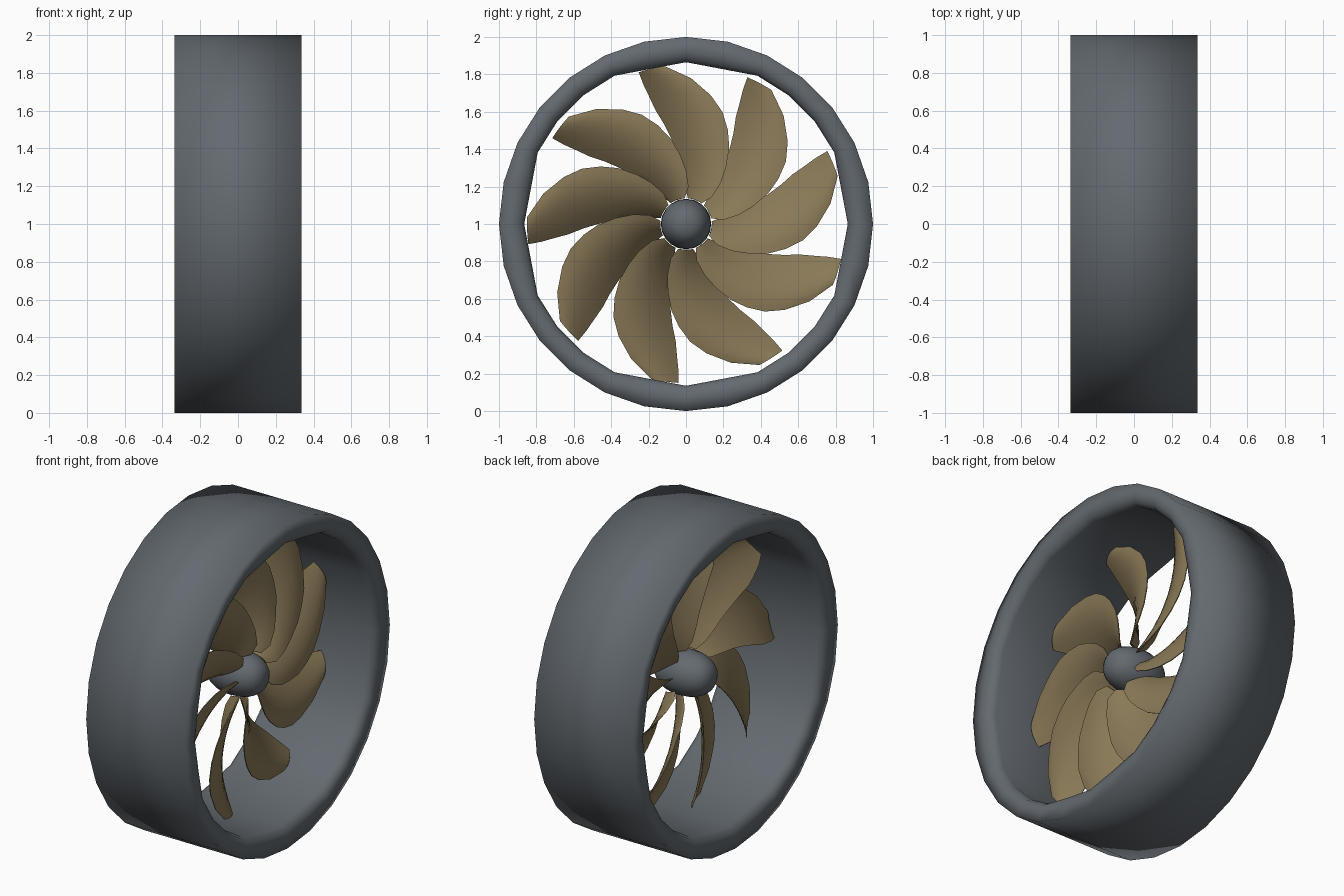
import bpy, bmesh, math

if "Cube" in bpy.data.objects:
    bpy.data.objects.remove(bpy.data.objects["Cube"])

def material(name, rgb):
    m = bpy.data.materials.new(name)
    m.diffuse_color = (*rgb, 1)
    m.use_nodes = True
    m.node_tree.nodes["Principled BSDF"].inputs["Base Color"].default_value = m.diffuse_color
    return m

GREY = material("slate grey", (0.125, 0.143, 0.16))
BRONZE = material("dull bronze", (0.25, 0.19, 0.095))
CZ = 1.0  # height of the rotation axis

def make(name, verts, faces, mat, angle=180):
    me = bpy.data.meshes.new(name)
    me.from_pydata(verts, [], faces)
    bm = bmesh.new()
    bm.from_mesh(me)
    bmesh.ops.remove_doubles(bm, verts=bm.verts, dist=1e-5)
    bmesh.ops.recalc_face_normals(bm, faces=bm.faces)
    bm.to_mesh(me)
    bm.free()
    me.materials.append(mat)
    ob = bpy.data.objects.new(name, me)
    bpy.context.collection.objects.link(ob)
    bpy.context.view_layer.objects.active = ob
    ob.select_set(True)
    bpy.ops.object.shade_smooth_by_angle(angle=math.radians(angle))
    ob.select_set(False)
    return ob

def polar(x, r, deg):
    a = math.radians(deg)
    return (x, r * math.cos(a), CZ + r * math.sin(a))

def loft(name, rings, mat, closed):
    n, k = len(rings[0]), len(rings)
    verts = [v for ring in rings for v in ring]
    faces = []
    for i in range(k if closed else k - 1):
        a, b = i * n, (i + 1) % k * n
        faces += [(a + j, a + (j + 1) % n, b + (j + 1) % n, b + j) for j in range(n)]
    return make(name, verts, faces, mat)

# Duct: round outside, eased inner lips, bore with long facets beside the axes
HALF, SIDES = 0.337, 28

def duct_ring(x, depth):
    """depth 0 is the outer wall, 1 is the bore."""
    ring = []
    for s in range(SIDES):
        k = s % 7
        r = 0.865 if k == 0 else 0.88
        if k in (1, 6):  # middle of a long facet
            r = 0.8725 * math.cos(math.pi / 14)
        ring.append(polar(x, 1 + (r - 1) * depth, s * 360 / SIDES))
    return ring

PROFILE = [(-HALF, 0), (HALF, 0), (HALF, 0.6), (HALF - 0.015, 0.88), (HALF - 0.05, 1),
           (-HALF + 0.05, 1), (-HALF + 0.015, 0.88), (-HALF, 0.6)]
loft("duct", [duct_ring(x, d) for x, d in PROFILE], GREY, True)

# Hub: blunt rounded capsule along the axis
hub_rings = []
for i in range(13):
    a = math.pi * i / 12
    x, r = -0.185 * math.cos(a), 0.135 * max(math.sin(a), 0) ** 0.75
    hub_rings.append([polar(x, r, d * 18) for d in range(20)])
loft("hub", hub_rings, GREY, False)

# Blades: (radius, trailing angle, leading angle, pitch, axial shift)
STATIONS = [(0.138, 86, 53, 52, 0.05), (0.20, 91, 46, 45, 0.05), (0.29, 94.5, 50, 37, 0.045),
            (0.375, 97, 55, 31, 0.04), (0.47, 100, 60.5, 27, 0.035), (0.55, 102.5, 66, 24, 0.03),
            (0.63, 105, 72, 22, 0.025), (0.70, 106, 79, 20, 0.022), (0.78, 107, 88, 19, 0.02),
            (0.85, 107.3, 97.5, 18, 0.02)]
COLS, THICK = 8, 0.026

def blade(turn):
    sections = []
    for i, (r, trail, lead, pitch, shift) in enumerate(STATIONS):
        chord = r * math.radians(trail - lead)
        tip = 1 - 0.6 * i / (len(STATIONS) - 1)
        upper, lower = [], []
        for j in range(COLS + 1):
            t = j / COLS
            x = shift + (t - 0.5) * chord * math.tan(math.radians(pitch))
            x += 0.10 * chord * (4 * t * (1 - t) - 0.6)  # camber
            h = THICK / 2 * tip * (0.3 + 0.7 * math.sin(math.pi * t))
            d = trail + (lead - trail) * t + turn
            upper.append(polar(x + h, r, d))
            lower.append(polar(x - h, r, d))
        sections.append(upper + lower[::-1])
    n = len(sections[0])
    verts = [v for s in sections for v in s]
    faces = [tuple(range(n)), tuple(range(len(verts) - n, len(verts)))]
    for i in range(len(sections) - 1):
        a, b = i * n, (i + 1) * n
        faces += [(a + j, a + (j + 1) % n, b + (j + 1) % n, b + j) for j in range(n)]
    return verts, faces

for k in range(9):
    v, f = blade(40 * k)
    make(f"fan_blade_{k + 1}", v, f, BRONZE, 40)
